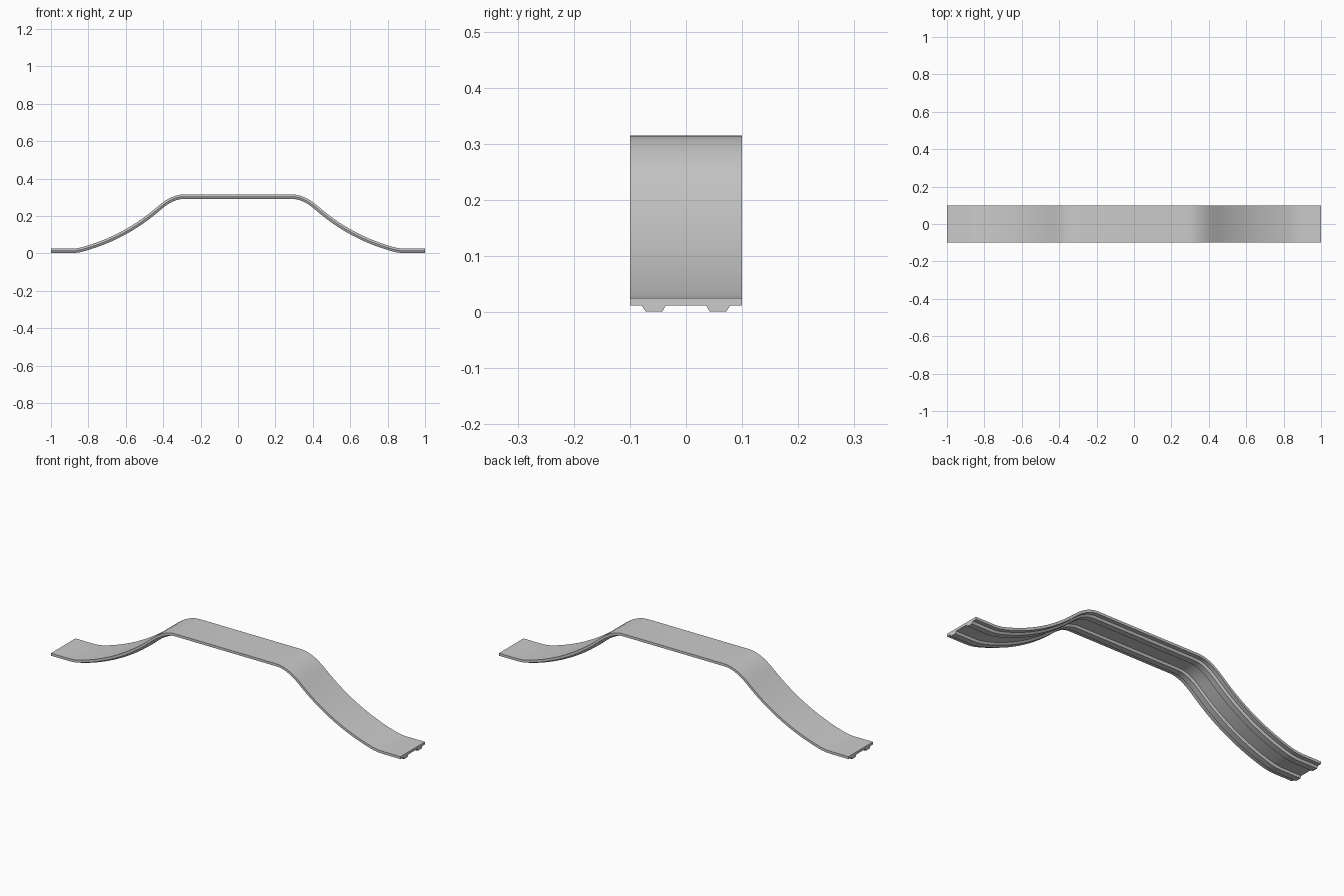
import bpy, bmesh
from mathutils import Vector

if "Cube" in bpy.data.objects:
    bpy.data.objects.remove(bpy.data.objects["Cube"])


def quad(a, b, c, n):
    a, b, c = Vector(a), Vector(b), Vector(c)
    return [a*(1-t)**2 + b*2*t*(1-t) + c*t*t for t in (i/n for i in range(n+1))]


# Half path in x/z: flat top, shoulder bend, sweeping slope, flat foot
half = quad((.29, .303), (.351, .303), (.42, .243), 8)
half += quad((.42, .243), (.60, .085), (.83, .022), 14)[1:]
half += quad((.83, .022), (.862, .013), (.90, .013), 4)[1:]
half.append(Vector((1.0, .013)))
path = [Vector((-p.x, p.y)) for p in reversed(half)] + half

# Cross-section (y, height): flat deck with two trapezoid ribs underneath
right = [(.036, -.001), (.042, -.012), (.072, -.012), (.079, -.001), (.1, -.001), (.1, .012)]
section = right + [(-y, h) for y, h in reversed(right)]

# Sweep the section along the path
bm = bmesh.new()
rings = []
for i, p in enumerate(path):
    t = (path[min(i+1, len(path)-1)] - path[max(i-1, 0)]).normalized()
    n = Vector((-t.y, t.x))
    rings.append([bm.verts.new((p.x + n.x*h, y, p.y + n.y*h)) for y, h in section])
m = len(section)
for a, b in zip(rings, rings[1:]):
    for j in range(m):
        k = (j+1) % m
        bm.faces.new((a[j], a[k], b[k], b[j]))
bm.faces.new(rings[0])
bm.faces.new(rings[-1])
bmesh.ops.recalc_face_normals(bm, faces=bm.faces)

mesh = bpy.data.meshes.new("ribbed_ramp_strip")
bm.to_mesh(mesh)
bm.free()
ramp = bpy.data.objects.new("ribbed_ramp_strip", mesh)
bpy.context.collection.objects.link(ramp)
bpy.context.view_layer.objects.active = ramp
ramp.select_set(True)
bpy.ops.object.shade_smooth_by_angle(angle=0.52)
